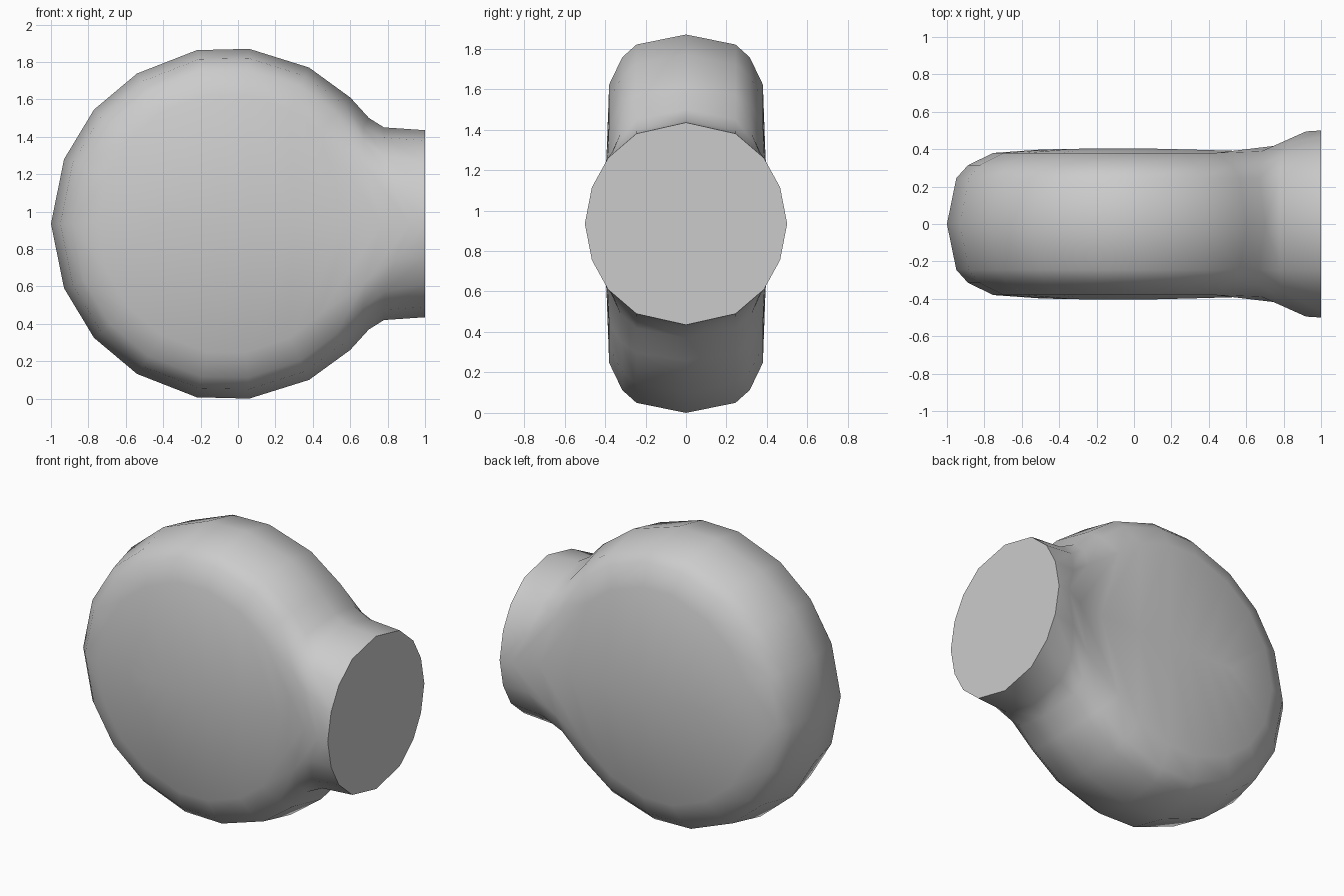
import bpy, bmesh

if "Cube" in bpy.data.objects:
    bpy.data.objects.remove(bpy.data.objects["Cube"])

CZ = 0.935  # height of the centre axis

# Disc outline (x, height above axis) from the left tip over the top to the neck
outline = [(-1, 0), (-.93, .345), (-.77, .61), (-.54, .803), (-.22, .928),
           (.06, .935), (.38, .835), (.6, .675)]
# Rim rounding: (depth y, inset from outline)
rim = [(0, 0), (.245, .05), (.315, .113), (.38, .248)]
# Middle line of the flat side (x, y)
middle = [(-.5, .398), (-.42, .4), (-.33, .402), (-.22, .403), (-.08, .405),
          (.06, .404), (.3, .398), (.58, .39)]

# Disc rows, each running from rim crest to the middle of the side
rows = []
for (x, z), (mx, my) in zip(outline, middle):
    r = (x * x + z * z) ** .5
    row = [(x * (1 - d / r), y, z * (1 - d / r)) for y, d in rim]
    rows.append(row + [(mx, my, 0)])

# Neck rows, blending into a round opening
rows += [
    [(.7, 0, .565), (.67, .245, .515), (.67, .325, .445), (.68, .388, .31), (.77, .42, 0)],
    [(.78, 0, .515), (.78, .245, .46), (.79, .36, .36), (.84, .44, .19), (.92, .495, 0)],
    [(1, 0, .5), (1, .245, .445), (1, .385, .325), (1, .465, .18), (1, .5, 0)],
]

# Quarter shell plus flat end cap
bm = bmesh.new()
grid = [[bm.verts.new(p) for p in row] for row in rows]
for a, b in zip(grid, grid[1:]):
    for j in range(4):
        bm.faces.new((a[j], a[j + 1], b[j + 1], b[j]))
bm.faces.new([bm.verts.new((1, 0, 0))] + grid[-1])
bmesh.ops.recalc_face_normals(bm, faces=bm.faces)
if sum(f.normal.y * f.calc_area() for f in bm.faces) < 0:
    bmesh.ops.reverse_faces(bm, faces=bm.faces)
mesh = bpy.data.meshes.new("round_body_with_neck")
bm.to_mesh(mesh)
bm.free()

body = bpy.data.objects.new("round_body_with_neck", mesh)
body.location.z = CZ
bpy.context.collection.objects.link(body)
bpy.context.view_layer.objects.active = body
body.select_set(True)

# Mirror front to back and top to bottom
m = body.modifiers.new("mirror", 'MIRROR')
m.use_axis = (False, True, True)
m.merge_threshold = .001
bpy.ops.object.modifier_apply(modifier=m.name)
bpy.ops.object.shade_smooth_by_angle(angle=1.05)
